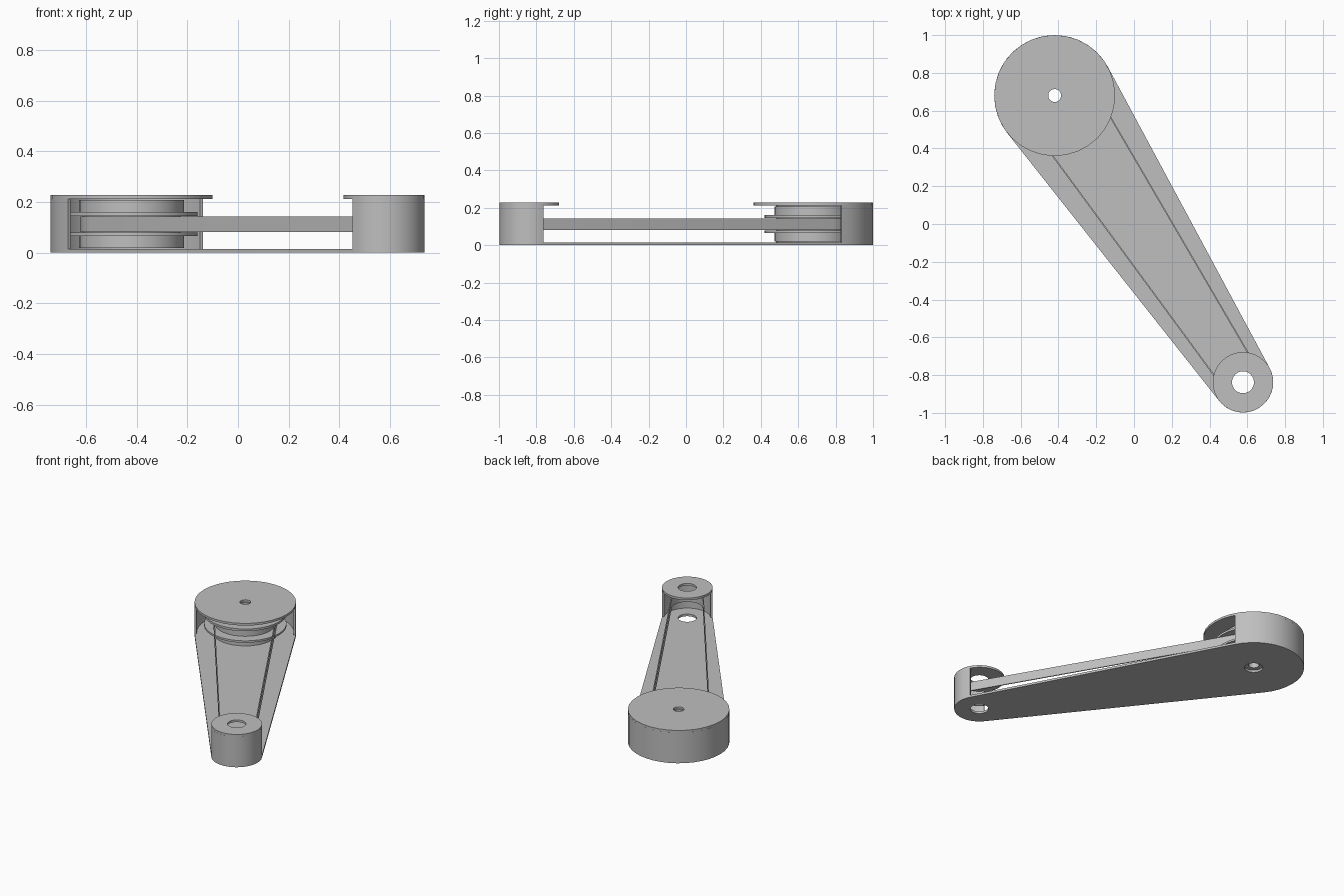
import bpy, bmesh, math
from mathutils import Vector

cube = bpy.data.objects.get("Cube")
if cube:
    bpy.data.objects.remove(cube, do_unlink=True)

grey = bpy.data.materials.new("plain grey")
grey.use_nodes = True
grey.diffuse_color = (0.52, 0.52, 0.52, 1)
grey.node_tree.nodes["Principled BSDF"].inputs["Base Color"].default_value = (0.52, 0.52, 0.52, 1)

# Shared layout: the two wheel centres, housing radii and plate heights
BIG, SMALL = Vector((-0.42, 0.68)), Vector((0.577, -0.838))
R_BIG, R_SMALL = 0.32, 0.16
WALL, FLOOR, LID, TOP = 0.013, 0.015, 0.213, 0.228
AXIS = SMALL - BIG
HEADING = math.atan2(AXIS.y, AXIS.x)


def arc(centre, radius, start, end, steps):
    return [centre + radius * Vector((math.cos(a), math.sin(a)))
            for a in (start + (end - start) * i / steps for i in range(steps + 1))]


def circle(centre, radius, steps=32):
    return arc(centre, radius, 0, math.tau, steps)[:-1]


def end_arcs(r_big, r_small, spread):
    """Arcs around the far side of each wheel, ending at the tangent points."""
    return (arc(BIG, r_big, HEADING + spread, HEADING - spread + math.tau, 20),
            arc(SMALL, r_small, HEADING - spread, HEADING + spread, 18))


def tangent_spread(r_big, r_small):
    return math.acos((r_big - r_small) / AXIS.length)


def hull(r_big, r_small):
    big, small = end_arcs(r_big, r_small, tangent_spread(r_big, r_small))
    return big + small


def finish(name, bm):
    bmesh.ops.recalc_face_normals(bm, faces=bm.faces)
    mesh = bpy.data.meshes.new(name)
    bm.to_mesh(mesh)
    bm.free()
    mesh.materials.append(grey)
    obj = bpy.data.objects.new(name, mesh)
    bpy.context.collection.objects.link(obj)
    bpy.ops.object.select_all(action='DESELECT')
    obj.select_set(True)
    bpy.context.view_layer.objects.active = obj
    bpy.ops.object.shade_smooth_by_angle(angle=math.radians(30))
    return obj


def plate(name, loops, z0, z1):
    """Extrude an outline, with any further loops as holes."""
    bm = bmesh.new()
    edges = []
    for loop in loops:
        verts = [bm.verts.new((p.x, p.y, z0)) for p in loop]
        edges += [bm.edges.new((a, b)) for a, b in zip(verts, verts[1:] + verts[:1])]
    bmesh.ops.triangle_fill(bm, use_beauty=True, use_dissolve=False,
                            edges=edges, normal=(0, 0, 1))
    result = bmesh.ops.extrude_face_region(bm, geom=bm.faces[:])
    moved = [v for v in result["geom"] if isinstance(v, bmesh.types.BMVert)]
    bmesh.ops.translate(bm, verts=moved, vec=(0, 0, z1 - z0))
    return finish(name, bm)


def ring_wall(name, outer, inner):
    """Open curved wall between two matching arcs."""
    bm = bmesh.new()
    rows = [[bm.verts.new((p.x, p.y, z)) for p in line]
            for line, z in ((outer, FLOOR), (outer, LID), (inner, LID), (inner, FLOOR))]
    for a, b in zip(rows, rows[1:] + rows[:1]):
        for i in range(len(outer) - 1):
            bm.faces.new((a[i], a[i + 1], b[i + 1], b[i]))
    for i in (0, -1):
        bm.faces.new([row[i] for row in rows])
    return finish(name, bm)


def lathe(name, centre, profile, steps=32):
    """Turn a closed profile of (radius, height) points."""
    bm = bmesh.new()
    rings = [[bm.verts.new((p.x, p.y, z)) for p in circle(centre, r, steps)]
             for r, z in profile]
    for a, b in zip(rings, rings[1:] + rings[:1]):
        for i in range(steps):
            j = (i + 1) % steps
            bm.faces.new((a[i], a[j], b[j], b[i]))
    return finish(name, bm)


# Housing: tapered base, curved end walls and round lids
plate("base_plate", [hull(R_BIG, R_SMALL), circle(BIG, 0.058), circle(SMALL, 0.058)], 0, FLOOR)
spread = tangent_spread(R_BIG, R_SMALL)
outer = end_arcs(R_BIG, R_SMALL, spread)
inner = end_arcs(R_BIG - WALL, R_SMALL - WALL, spread)
ring_wall("large_end_wall", outer[0], inner[0])
ring_wall("small_end_wall", outer[1], inner[1])
plate("large_lid", [circle(BIG, R_BIG), circle(BIG, 0.034)], LID, TOP)
plate("small_lid", [circle(SMALL, R_SMALL), circle(SMALL, 0.058)], LID, TOP)

# Grooved pulley under the large lid
BORE, CORE, DRUM, FLANGE = 0.034, 0.192, 0.207, 0.26
lathe("pulley", BIG, [
    (BORE, 0.019), (DRUM, 0.019), (DRUM, 0.066), (FLANGE, 0.066), (FLANGE, 0.079),
    (CORE, 0.079), (CORE, 0.146), (FLANGE, 0.146), (FLANGE, 0.161),
    (DRUM, 0.161), (DRUM, 0.208), (BORE, 0.208)])

# Drive belt running round both ends
plate("belt", [hull(0.201, 0.105), hull(0.194, 0.098)], 0.081, 0.144)
